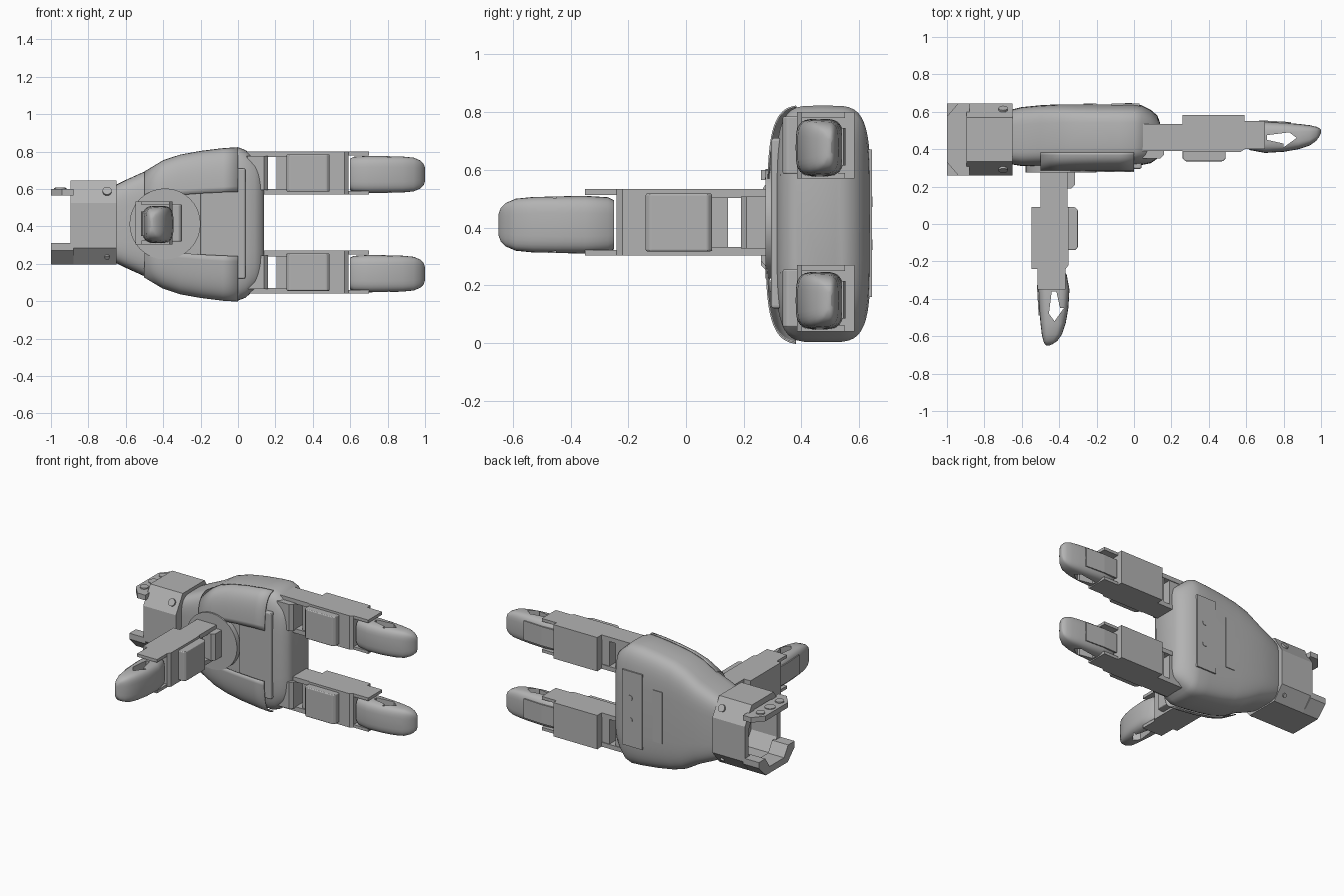
import bpy, bmesh, math
from mathutils import Vector

cube = bpy.data.objects.get("Cube")
if cube:
    bpy.data.objects.remove(cube, do_unlink=True)

grey = bpy.data.materials.new("mid_grey")
grey.use_nodes = True
COLOUR = (0.45, 0.45, 0.45, 1)
grey.diffuse_color = COLOUR
grey.node_tree.nodes["Principled BSDF"].inputs["Base Color"].default_value = COLOUR


def plain(u, v, w):
    return (u, v, w)


def finish(name, bm, place=plain, smooth=0, bevel=0):
    """Place the vertices, fix normals and link the object."""
    for vert in bm.verts:
        vert.co = Vector(place(*vert.co))
    bmesh.ops.recalc_face_normals(bm, faces=bm.faces)
    mesh = bpy.data.meshes.new(name)
    bm.to_mesh(mesh)
    bm.free()
    mesh.materials.append(grey)
    ob = bpy.data.objects.new(name, mesh)
    bpy.context.collection.objects.link(ob)
    if bevel:
        mod = ob.modifiers.new("bevel", "BEVEL")
        mod.width, mod.segments = bevel, 3
    if smooth:
        bpy.ops.object.select_all(action="DESELECT")
        ob.select_set(True)
        bpy.context.view_layer.objects.active = ob
        bpy.ops.object.shade_smooth_by_angle(angle=math.radians(smooth))
    return ob


def loft(name, rings, place=plain, closed=True, smooth=40):
    """Skin a list of rings that share a point count."""
    bm = bmesh.new()
    rows = [[bm.verts.new(p) for p in ring] for ring in rings]
    n = len(rows[0])
    for a, b in zip(rows, rows[1:]):
        for i in range(n if closed else n - 1):
            j = (i + 1) % n
            bm.faces.new((a[i], a[j], b[j], b[i]))
    if closed:
        bm.faces.new(rows[0])
        bm.faces.new(rows[-1])
    return finish(name, bm, place, smooth)


def prism(name, outline, w0, w1, place=plain, bevel=0):
    """Extrude a flat outline along the third axis."""
    rings = [[(u, v, w) for u, v in outline] for w in (w0, w1)]
    ob = loft(name, rings, place, smooth=0)
    if bevel:
        mod = ob.modifiers.new("bevel", "BEVEL")
        mod.width, mod.segments = bevel, 3
    return ob


def box(name, u, v, w, place=plain, bevel=0):
    corners = [(u[0], v[0]), (u[1], v[0]), (u[1], v[1]), (u[0], v[1])]
    return prism(name, corners, w[0], w[1], place, bevel)


def disc(name, centre, radius, depth, axis):
    bm = bmesh.new()
    bmesh.ops.create_cone(bm, cap_ends=True, segments=32, radius1=radius,
                          radius2=radius, depth=depth)
    turn = Vector((0, 0, 1)).rotation_difference(Vector(axis))
    return finish(name, bm, lambda *p: turn @ Vector(p) + Vector(centre), 40)


def section(x, y0, y1, half, zc, power, start=0, end=360, count=48):
    """Rounded box section across x, from angle start to end."""
    full = end - start == 360
    pts = []
    for i in range(count):
        t = math.radians(start + (end - start) * i / (count if full else count - 1))
        c, s = math.cos(t), math.sin(t)
        pts.append((x,
                    (y0 + y1) / 2 - (y1 - y0) / 2 * math.copysign(abs(c) ** (2 / power), c),
                    zc + half * math.copysign(abs(s) ** (2 / power), s)))
    return pts


# Palm body
MID = 0.413
PALM = [(-0.66, .32, .61, .205), (-0.60, .31, .625, .235), (-0.5, .31, .635, .28),
        (-0.4, .31, .64, .34), (-0.31, .31, .64, .37), (-0.2, .31, .64, .39),
        (-0.08, .31, .64, .405), (0, .31, .64, .41), (0.04, .315, .635, .395),
        (0.09, .325, .61, .35), (0.125, .35, .58, .32), (0.14, .38, .54, .29)]
loft("palm_body", [section(x, a, b, h, MID, 4.5) for x, a, b, h in PALM])

# Front shell lips above and below the thumb
for name, sign in (("upper", 1), ("lower", -1)):
    rings = [section(x, .282, .6, h + .002, MID, 4, 10 * sign, 82 * sign, 20)
             for x, a, b, h in PALM[2:8]]
    lip = loft(name + "_palm_shell", rings, closed=False)
    lip.modifiers.new("thickness", "SOLIDIFY").thickness = 0.006
disc("thumb_mount", (-0.39, .30, MID), .19, .05, (0, 1, 0))
box("palm_front_panel", (-0.2, .04), (.295, .33), (.12, .71), bevel=.01)

# Back panels and screws
box("back_strip", (-0.27, -0.2), (.63, .644), (.24, .59))
box("back_panel", (-0.12, .03), (.63, .644), (.16, .67))
for z in (.34, .49):
    disc("back_screw", (-0.03, .642, z), .018, .01, (0, 1, 0))

# Wrist housing, an open faceted tube
def facets(x, inset=0):
    lo, hi, bot, top = .26 + inset, .645 - inset, .195 + inset, .645 - inset
    c = .075 - inset * .4
    return [(x, lo, bot + .09), (x, lo + c, bot), (x, hi - c, bot), (x, hi, bot + .09),
            (x, hi, top - .12), (x, hi - c, top), (x, lo + c, top), (x, lo, top - .12)]


loft("wrist_housing", [facets(-.65), facets(-.895), facets(-.895, .04), facets(-.70, .04)], smooth=0)
for y, turn in ((.29, -1), (.615, 1)):
    disc("wrist_bolt", (-0.70, y, .588), .024, .012, (0, turn * .85, .5))
    disc("wrist_pin", (-0.70, y - turn * .004, .235), .013, .012, (0, turn * .77, -.64))

# Wrist end flanges
flange = [(-.88, .26), (-.94, .26), (-1, .33), (-1, .575), (-.94, .645), (-.88, .645)]
prism("wrist_top_flange", flange, .565, .60)
for y in (.35, .555):
    disc("flange_screw", (-.95, y, .593), .028, .03, (0, 0, 1))
disc("flange_boss", (-.95, .4525, .59), .034, .03, (0, 0, 1))
tongue = [(-1, .335, .195), (-1, .57, .195), (-1, .645, .27), (-1, .645, .31),
          (-1, .575, .31), (-1, .53, .24), (-1, .375, .24), (-1, .33, .31),
          (-1, .26, .31), (-1, .26, .27)]
loft("wrist_bottom_tongue", [tongue, [(-.88, y, z) for _, y, z in tongue]], smooth=0)

# Fingertip sections: distance, pad side, nail side, half width
TIP = [(.60, .41, .53, .085), (.62, .395, .54, .095), (.70, .38, .547, .1),
       (.80, .386, .542, .099), (.88, .40, .535, .096), (.94, .42, .528, .09),
       (.975, .445, .52, .075), (.992, .47, .512, .058), (1, .488, .503, .035)]


def finger(label, place):
    # Knuckle bracket and hinge
    prism(label + "_knuckle", [(.03, .37), (.05, .35), (.14, .35), (.16, .37), (.16, .53), (.03, .53)],
          -.09, .09, place)
    box(label + "_hinge", (.205, .27), (.40, .53), (-.09, .09), place)
    for side in (-1, 1):
        box(label + "_link_plate", (.04, .27), (.39, .535), sorted((.085 * side, .115 * side)), place)
        box(label + "_tip_plate", (.58, .70), (.40, .55), sorted((.095 * side, .115 * side)), place)
    # Main segment with grip pad
    prism(label + "_segment", [(.26, .385), (.57, .385), (.59, .40), (.59, .583), (.26, .583)],
          -.115, .115, place)
    prism(label + "_grip_pad", [(.26, .40), (.26, .35), (.275, .335), (.475, .335), (.49, .35), (.49, .40)],
          -.10, .10, place, bevel=.006)
    # Rounded tip with a slot cut through it
    tip = loft(label + "_tip", [section(u, a, b, h, -.008, 3.6, count=32) for u, a, b, h in TIP], place)
    cutter = prism(label + "_slot_cutter", [(.71, .45), (.80, .43), (.80, .41), (.87, .46),
                                            (.83, .49), (.71, .475)], -.2, .2, place)
    cutter.hide_render = True
    cutter.hide_viewport = True
    cut = tip.modifiers.new("slot", "BOOLEAN")
    cut.operation, cut.object, cut.solver = "DIFFERENCE", cutter, "EXACT"
    # Nail plate line
    prism(label + "_nail_plate", [(.60, .538), (.70, .545), (.84, .538), (.84, .545), (.70, .553), (.60, .55)],
          -.07, .06, place)


finger("upper_finger", lambda u, v, w: (u, v, .685 + w))
finger("lower_finger", lambda u, v, w: (u, v, .155 + w))
finger("thumb", lambda u, v, w: (.035 - v, .35 - u, .418 + w))
